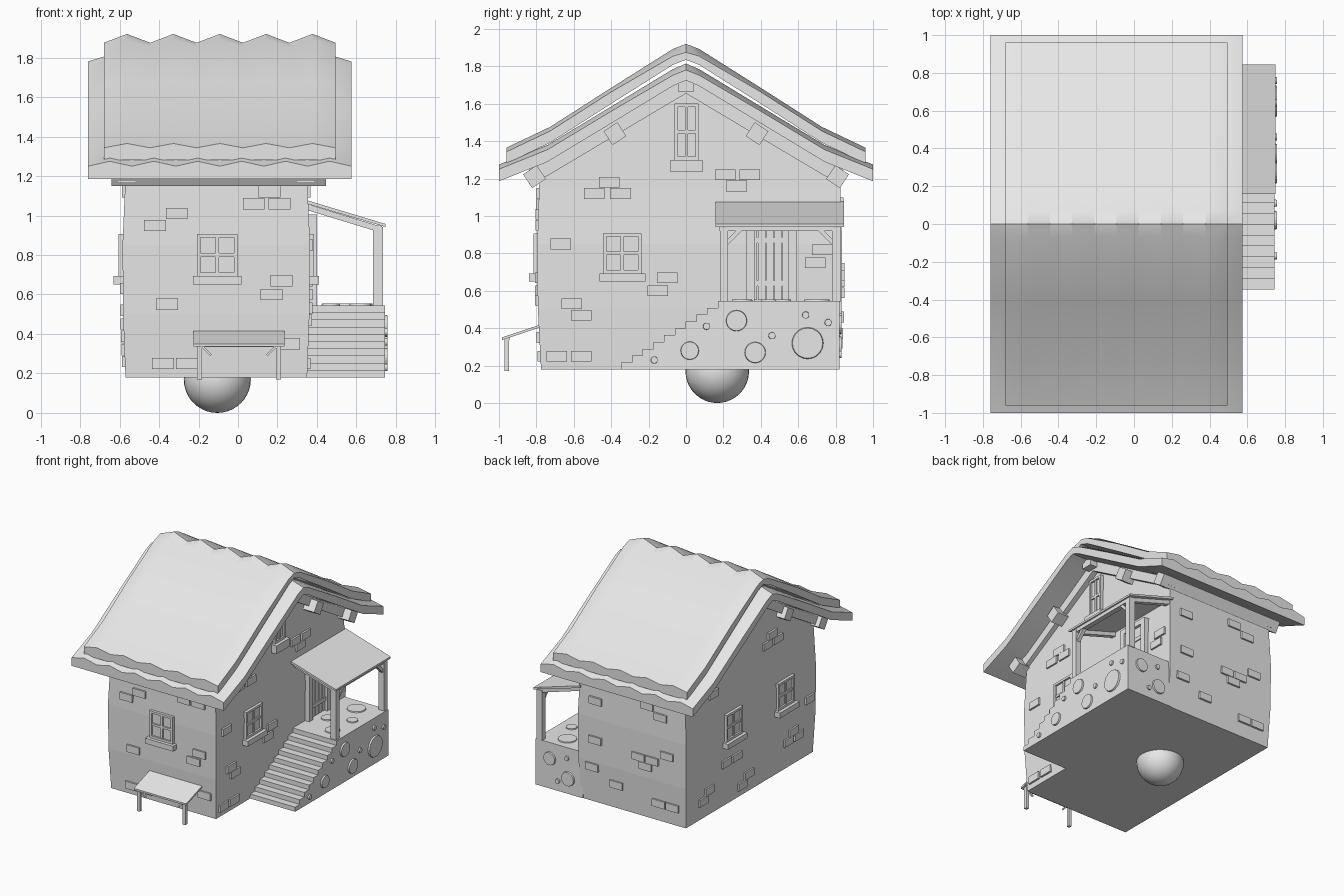
import bpy
import bmesh
import math
from mathutils import Matrix, Vector

if "Cube" in bpy.data.objects:
    bpy.data.objects.remove(bpy.data.objects["Cube"], do_unlink=True)

# One plain colour for the whole model
grey = bpy.data.materials.new("plain_grey")
grey.use_nodes = True
grey.diffuse_color = (.8, .8, .8, 1)
grey.node_tree.nodes["Principled BSDF"].inputs["Base Color"].default_value = (.8, .8, .8, 1)


def finish(name, bm):
    bmesh.ops.recalc_face_normals(bm, faces=bm.faces[:])
    mesh = bpy.data.meshes.new(name)
    bm.to_mesh(mesh)
    bm.free()
    mesh.materials.append(grey)
    obj = bpy.data.objects.new(name, mesh)
    bpy.context.collection.objects.link(obj)
    return obj


def smooth(obj, angle):
    bpy.ops.object.select_all(action='DESELECT')
    obj.select_set(True)
    bpy.context.view_layer.objects.active = obj
    bpy.ops.object.shade_smooth_by_angle(angle=math.radians(angle))


def boxes(name, specs):
    """Each spec is centre, size and optionally (degrees, axis)."""
    bm = bmesh.new()
    for centre, size, *turn in specs:
        m = Matrix.Translation(centre)
        if turn:
            m = m @ Matrix.Rotation(math.radians(turn[0][0]), 4, turn[0][1])
        bmesh.ops.create_cube(bm, size=1, matrix=m @ Matrix.Diagonal((*size, 1)))
    return finish(name, bm)


def extrude(name, points, axis, start, end):
    """Extrude a profile of (across, z) points along x or y."""
    bm = bmesh.new()

    def ring(a):
        return [bm.verts.new((a, u, z) if axis == 'X' else (u, a, z)) for u, z in points]
    lo, hi = ring(start), ring(end)
    bm.faces.new(lo)
    bm.faces.new(hi)
    for i in range(len(points)):
        j = (i + 1) % len(points)
        bm.faces.new((lo[i], lo[j], hi[j], hi[i]))
    return finish(name, bm)


# House walls: slightly bulging rings closed by a gable
CX, CY = -.11, .02
RINGS = [(.18, .46, .795), (.5, .472, .812), (.85, .475, .815), (1.15, .462, .805), (1.27, .46, .8)]
bm = bmesh.new()
rows = [[bm.verts.new((CX + sx * hx, CY + sy * hy, z))
         for sx, sy in ((-1, -1), (1, -1), (1, 1), (-1, 1))] for z, hx, hy in RINGS]
bm.faces.new(rows[0])
for a, b in zip(rows, rows[1:]):
    for i in range(4):
        j = (i + 1) % 4
        bm.faces.new((a[i], a[j], b[j], b[i]))
west, east = [bm.verts.new((CX + s * .45, 0, 1.74)) for s in (-1, 1)]
a, b, c, d = rows[-1]
for face in ((a, b, east, west), (b, c, east), (c, d, west, east), (d, a, west)):
    bm.faces.new(face)
finish("house_walls", bm)

# Helpers that place things on a wall
NORMALS = {"front": (0, -1), "back": (0, 1), "porch": (1, 0), "far": (-1, 0)}


def reach(z, k):
    for p, q in zip(RINGS, RINGS[1:]):
        if z <= q[0]:
            return p[k] + (q[k] - p[k]) * (z - p[0]) / (q[0] - p[0])
    return RINGS[-1][k]


def on_wall(side, u, z, w, h, out, ref=None):
    """Box spec standing out from a wall, sunk a little into it."""
    nx, ny = NORMALS[side]
    ref = z if ref is None else ref
    depth = out + .03
    mid = out - depth / 2
    if nx:
        return (CX + nx * (reach(ref, 1) + mid), u, z), (depth, w, h)
    return (u, CY + ny * (reach(ref, 2) + mid), z), (w, depth, h)


# Bricks scattered over the four walls
BRICKS = {
    "front": [(-.31, 1.01), (-.42, .95), (.16, 1.12), (.08, 1.06), (.21, 1.06), (.22, .67),
              (.17, .6), (-.36, .55), (-.38, .25), (-.26, .25), (.26, .35)],
    "porch": [(-.41, 1.18), (-.49, 1.12), (-.35, 1.12), (-.67, .85), (.21, 1.22), (.34, 1.22),
              (.27, 1.16), (-.1, .67), (-.15, .6), (-.61, .53), (-.56, .47), (-.69, .25),
              (-.56, .25), (.73, .82), (.69, .75)],
    "far": [(.57, 1.18), (.48, 1.12), (-.26, 1.31), (-.2, 1.25), (-.33, 1.25), (.33, .52),
            (.2, .52), (.61, .32), (.54, .38), (.04, .32), (.12, .26), (-.45, .39),
            (-.58, .39), (-.51, .45), (-.71, .63)],
    "back": [(.21, .99), (-.24, 1.07), (-.36, 1.01), (.21, .68), (-.17, .65), (-.29, .65),
             (-.23, .59), (.24, .46), (.03, .37), (-.42, .72), (-.34, .32), (-.46, .32)],
}
for side, spots in BRICKS.items():
    boxes(side + "_bricks", [on_wall(side, u, z, .11, .057, .014) for u, z in spots])


# Windows with frame, cross bars, pane and sill
def window(name, side, u, z, w, h, sill):
    bar = .018
    parts = [on_wall(side, u, z, w, h, .005, z)]
    for s in (-1, 1):
        parts.append(on_wall(side, u + s * (w - bar) / 2, z, bar, h, .02, z))
        parts.append(on_wall(side, u, z + s * (h - bar) / 2, w, bar, .02, z))
    parts.append(on_wall(side, u, z, bar, h, .015, z))
    parts.append(on_wall(side, u, z, w, bar, .015, z))
    parts.append(on_wall(side, u, z - h / 2 - sill / 2, w + .04, sill, .045, z))
    boxes(name, parts)


window("front_window", "front", -.105, .8, .205, .215, .042)
window("porch_side_window", "porch", -.34, .8, .205, .215, .042)
window("attic_window", "porch", .003, 1.45, .13, .3, .065)
window("far_window_back", "far", .25, .8, .205, .215, .042)
window("far_window_front", "far", -.4, .8, .205, .215, .042)


# Roof layers: slabs with a zigzag ripple that is strongest at the ridge
def roof(name, x0, x1, waves, half, ridge, edge, thick):
    bm = bmesh.new()
    cols = 2 * waves
    top, bottom = [], []
    for i in range(cols + 1):
        x = x0 + (x1 - x0) * i / cols
        drop = (i + 1) % 2
        up, low = [], []
        for y, z in half:
            ripple = ridge + (edge - ridge) * min(1, abs(y) * 4)
            up.append(bm.verts.new((x, y, z - drop * ripple)))
            low.append(bm.verts.new((x, y, z - thick)))
        top.append(up)
        bottom.append(low)
    n = len(half)
    for i in range(cols):
        for j in range(n - 1):
            for g in (top, bottom):
                bm.faces.new((g[i][j], g[i + 1][j], g[i + 1][j + 1], g[i][j + 1]))
        for j in (0, n - 1):
            bm.faces.new((top[i][j], top[i + 1][j], bottom[i + 1][j], bottom[i][j]))
    for i in (0, cols):
        for j in range(n - 1):
            bm.faces.new((top[i][j], top[i][j + 1], bottom[i][j + 1], bottom[i][j]))
    smooth(finish(name, bm), 28)


def mirrored(points):
    return [(-y, z) for y, z in reversed(points)] + points[1:]


roof("upper_roof", -.68, .495, 5,
     mirrored([(0, 1.92), (.07, 1.893), (.4, 1.685), (.727, 1.476), (.96, 1.365)]), .045, .022, .085)
roof("lower_roof", -.76, .575, 6,
     mirrored([(0, 1.815), (.07, 1.785), (.4, 1.585), (.74, 1.38), (1, 1.275)]), .035, .025, .09)

# Purlins poking out at both gables, and trim boards under the rake
PURLIN = (1.085, .088, .088)
boxes("purlins", [((-.0975, s * y, z), PURLIN, (-s * 33, 'X'))
                  for s in (-1, 1) for y, z in ((.38, 1.44), (.81, 1.21))]
      + [((-.0975, 0, 1.71), PURLIN)])
rake = mirrored([(0, 1.74), (.74, 1.3), (.84, 1.255)])
trim = rake + [(y, z - .085) for y, z in reversed(rake)]
extrude("porch_side_rake_trim", trim, 'X', .3, .385)
extrude("far_rake_trim", trim, 'X', -.605, -.52)

# Stone porch with a flight of stairs
STEPS, DECK = 10, .545
outline = [(.82, .18), (.82, DECK)]
for k in range(STEPS):
    y, z = .17 - k * .0575, DECK - k * .0365
    outline += [(y, z), (y, z - .0365)]
extrude("porch_base_and_stairs", outline, 'X', .33, .745)


# Round stones set in the porch sides and deck
def stones(name, spots, place, turn):
    bm = bmesh.new()
    for u, v, r in spots:
        bmesh.ops.create_cone(bm, cap_ends=True, segments=20, radius1=r, radius2=r * .9, depth=.03,
                              matrix=Matrix.Translation(place(u, v)) @ turn)
    finish(name, bm)


SIDE = [(.27, .44, .06), (.02, .28, .052), (-.17, .23, .02), (.11, .41, .02), (.37, .27, .06),
        (.46, .36, .02), (.65, .32, .09), (.64, .47, .02), (.76, .43, .02)]
stones("porch_side_stones", SIDE, lambda u, v: (.742, u, v), Matrix.Rotation(math.pi / 2, 4, 'Y'))
stones("porch_back_stones", [(.46, .3, .06), (.62, .42, .055), (.55, .26, .02), (.47, .46, .02)],
       lambda u, v: (u, .817, v), Matrix.Rotation(-math.pi / 2, 4, 'X'))
stones("deck_stones", [(.62, .3, .06), (.47, .45, .05), (.64, .52, .045), (.55, .7, .075)],
       lambda u, v: (u, v, DECK - .007), Matrix.Identity(4))

# Porch canopy: sloping roof, posts, beam and braces
extrude("porch_roof", [(.34, 1.08), (.748, .957), (.748, .942), (.34, 1.062)], 'Y', .158, .845)
frame = [((.71, .5, .935), (.04, .64, .03))]
for y, s in ((.203, 1), (.803, -1)):
    frame.append(((.71, y, .74), (.05, .044, .4)))
    frame.append(((.71, y + s * .05, .89), (.03, .022, .13), (-s * 45, 'X')))
    frame.append(((.54, y, .985), (.4, .035, .03), (17, 'Y')))
boxes("porch_posts", frame)

# Plank door with its frame
door = [((.365, .345 + k * .044 + .015, .765), (.03, .04, .43)) for k in range(5)]
door += [((.37, y, .775), (.06, .045, .46)) for y in (.345, .57)]
door += [((.37, .4575, .985), (.06, .27, .04))]
door += [((.378, .4575, z), (.02, .2, .03)) for z in (.64, .87)]
boxes("door", door)

# Small lean-to canopy at the front
extrude("front_canopy_top", [(-.985, .35), (-.77, .422), (-.77, .408), (-.985, .336)], 'X', -.225, .235)
legs = [((.005, -.955, .343), (.41, .022, .018))]
for s in (-1, 1):
    x = .005 + s * .2
    legs.append(((x, -.958, .26), (.024, .024, .18)))
    legs.append(((x - s * .03, -.958, .32), (.012, .014, .08), (s * 45, 'Y')))
boxes("front_canopy_legs", legs)

# Ball under the floor
bm = bmesh.new()
bmesh.ops.create_uvsphere(bm, u_segments=32, v_segments=20, radius=.17,
                          matrix=Matrix.Translation(Vector((-.105, .167, .17))))
smooth(finish("base_ball", bm), 40)
